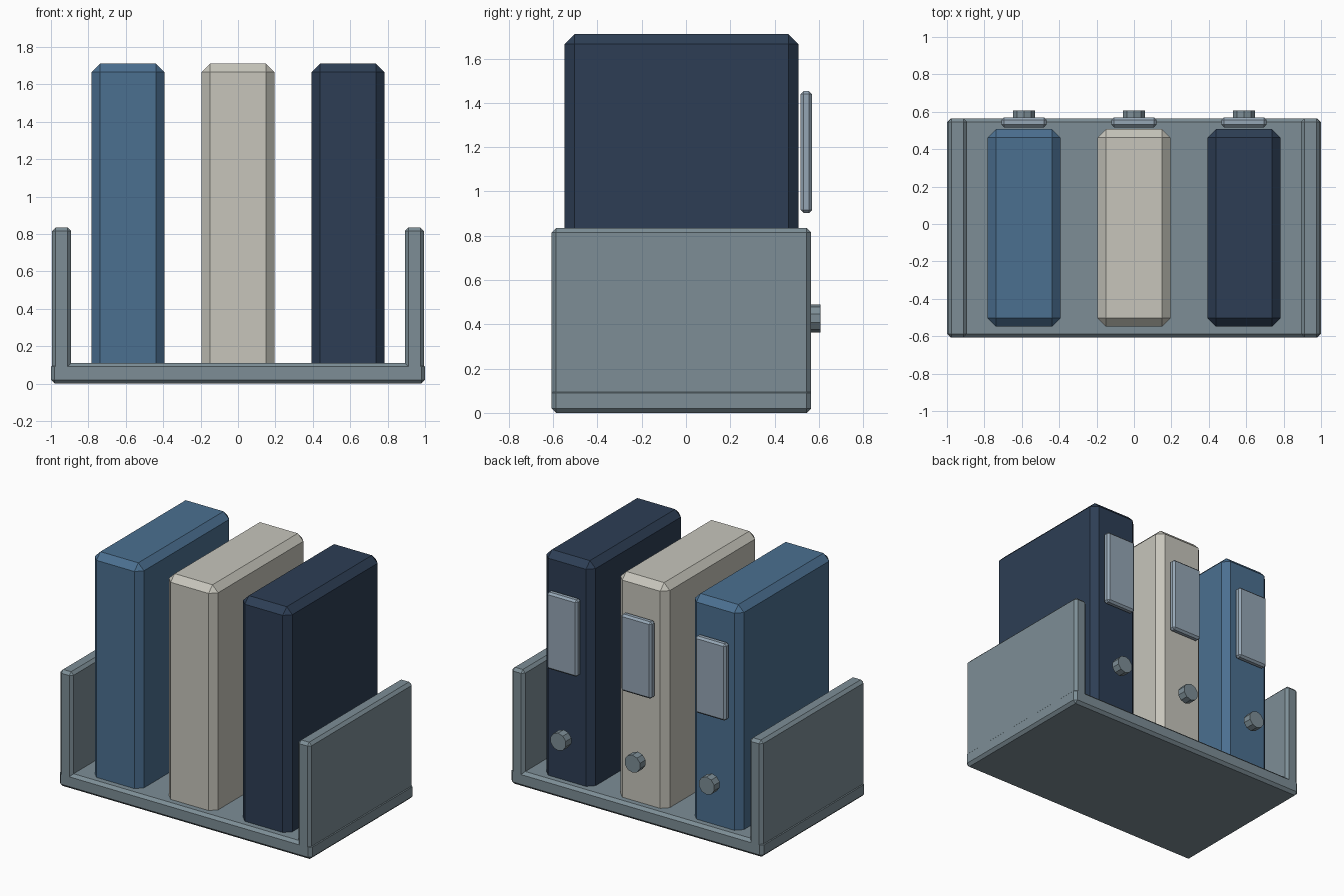
import bpy, bmesh
from mathutils import Matrix
from math import pi

if "Cube" in bpy.data.objects:
    bpy.data.objects.remove(bpy.data.objects["Cube"])


def material(name, rgb):
    m = bpy.data.materials.new(name)
    m.diffuse_color = (*rgb, 1)
    m.use_nodes = True
    m.node_tree.nodes["Principled BSDF"].inputs["Base Color"].default_value = m.diffuse_color
    return m


def finish(name, bm, mat):
    mesh = bpy.data.meshes.new(name)
    bmesh.ops.recalc_face_normals(bm, faces=bm.faces)
    bm.to_mesh(mesh)
    bm.free()
    mesh.materials.append(mat)
    ob = bpy.data.objects.new(name, mesh)
    bpy.context.collection.objects.link(ob)
    return ob


def bevelled_box(name, lo, hi, bevel, mat):
    bm = bmesh.new()
    size = [b - a for a, b in zip(lo, hi)]
    mid = [(a + b) / 2 for a, b in zip(lo, hi)]
    bmesh.ops.create_cube(bm, size=1, matrix=Matrix.Translation(mid) @ Matrix.Diagonal((*size, 1)))
    bmesh.ops.bevel(bm, geom=bm.edges[:], offset=bevel, segments=1, affect='EDGES')
    return finish(name, bm, mat)


def knob(name, x, y0, y1, z, r, mat):
    bm = bmesh.new()
    place = Matrix.Translation((x, (y0 + y1) / 2, z)) @ Matrix.Rotation(pi / 2, 4, 'X')
    bmesh.ops.create_cone(bm, cap_ends=True, segments=10, radius1=r, radius2=r,
                          depth=y1 - y0, matrix=place)
    return finish(name, bm, mat)


steel = material("steel", (0.205, 0.27, 0.305))
label_grey = material("label_grey", (0.30, 0.38, 0.46))
blue = material("blue", (0.07, 0.16, 0.28))
cream = material("cream", (0.57, 0.56, 0.50))
navy = material("navy", (0.026, 0.048, 0.09))

# Tray and its two side walls
bevelled_box("tray_base", (-1, -0.607, 0), (1, 0.565, 0.11), 0.02, steel)
for side, x0, x1 in (("left", -0.995, -0.892), ("right", 0.892, 0.995)):
    bevelled_box(side + "_wall", (x0, -0.607, 0.07), (x1, 0.565, 0.835), 0.02, steel)

# Three binders, each with a label plate and a round pull on the back
for tag, x, mat in (("left", -0.588, blue), ("middle", 0, cream), ("right", 0.588, navy)):
    bevelled_box(tag + "_binder", (x - 0.195, -0.548, 0.065), (x + 0.195, 0.507, 1.71), 0.045, mat)
    bevelled_box(tag + "_label_plate", (x - 0.121, 0.517, 0.903), (x + 0.121, 0.57, 1.453), 0.014, label_grey)
    knob(tag + "_pull", x, 0.544, 0.607, 0.427, 0.063, steel)
